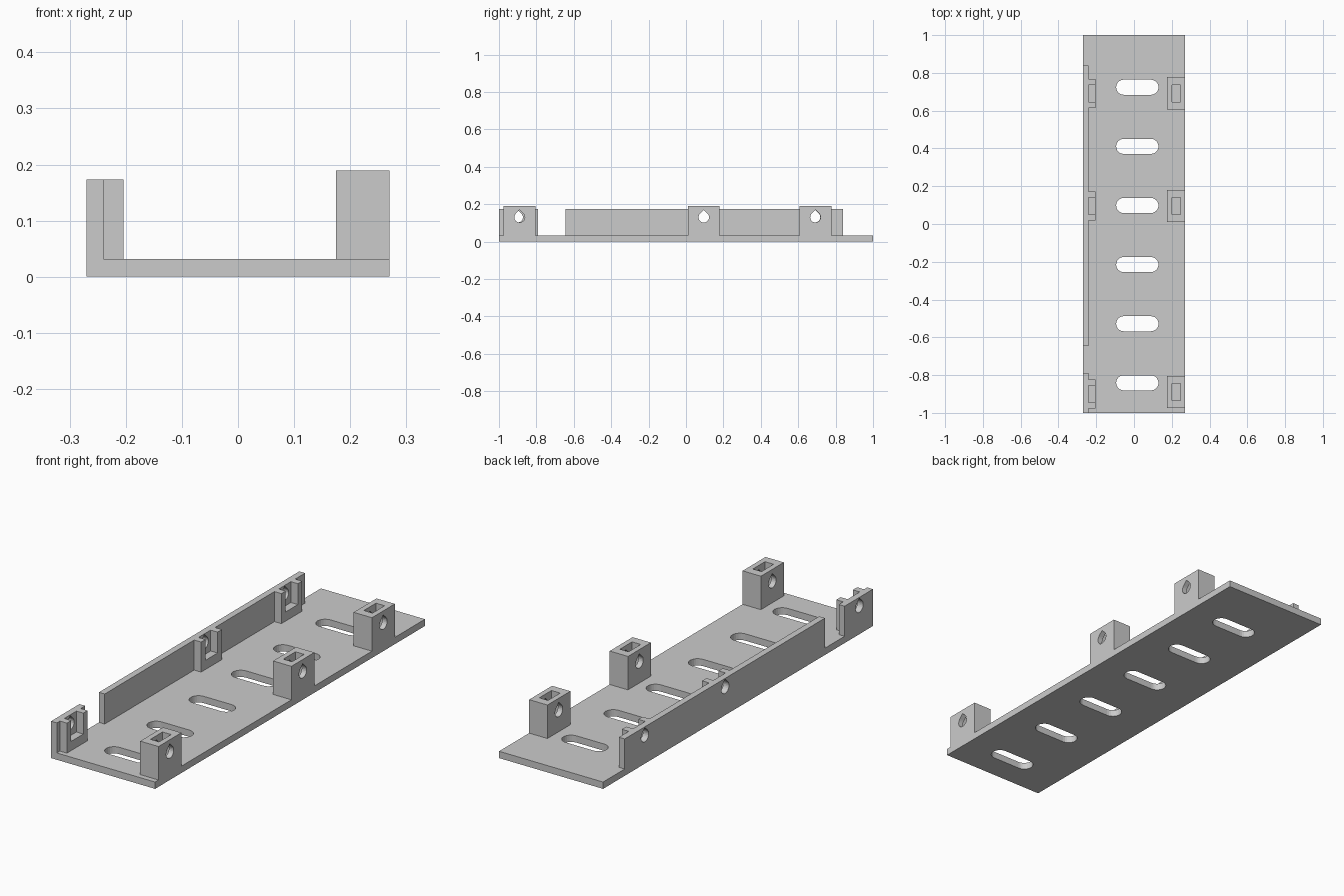
import bpy
from math import sin, cos, radians, sqrt
from mathutils import Vector

cube = bpy.data.objects.get("Cube")
if cube:
    bpy.data.objects.remove(cube, do_unlink=True)

grey = bpy.data.materials.new("plain_grey")
grey.use_nodes = True
grey.diffuse_color = (0.6, 0.6, 0.6, 1)
grey.node_tree.nodes["Principled BSDF"].inputs["Base Color"].default_value = (0.6, 0.6, 0.6, 1)

HALF_W, FLOOR, WALL_TOP, BLOCK_TOP = 0.27, 0.032, 0.173, 0.189
WALL_IN = -0.24
SILL, HOLE_Z, HOLE_R = 0.075, 0.13, 0.028


def prism(name, loop, direction):
    """Extrude a closed outline of 3D points along a direction."""
    n = len(loop)
    verts = [Vector(p) for p in loop]
    verts += [p + Vector(direction) for p in verts]
    faces = [tuple(range(n))[::-1], tuple(range(n, 2 * n))]
    faces += [(i, (i + 1) % n, (i + 1) % n + n, i + n) for i in range(n)]
    mesh = bpy.data.meshes.new(name)
    mesh.from_pydata(verts, [], faces)
    mesh.materials.append(grey)
    obj = bpy.data.objects.new(name, mesh)
    bpy.context.collection.objects.link(obj)
    return obj


def box(name, x0, x1, y0, y1, z0, z1):
    return prism(name, [(x0, y0, z0), (x1, y0, z0), (x1, y1, z0), (x0, y1, z0)], (0, 0, z1 - z0))


def cut(obj, cutter):
    """Subtract a cutter and discard it."""
    mod = obj.modifiers.new("cut", "BOOLEAN")
    mod.operation, mod.solver, mod.object = "DIFFERENCE", "EXACT", cutter
    bpy.context.view_layer.objects.active = obj
    bpy.ops.object.modifier_apply(modifier=mod.name)
    bpy.data.objects.remove(cutter, do_unlink=True)


def slot(y, x=0.0175, reach=0.072, r=0.04):
    """Round-ended slot cutter through the floor."""
    loop = []
    for side, start in ((1, -90), (-1, 90)):
        for k in range(13):
            a = radians(start + 15 * k)
            loop.append((x + side * reach + r * cos(a), y + r * sin(a), -0.1))
    return prism("slot_cutter", loop, (0, 0, 0.3))


def teardrop(y, x0, x1):
    """Sideways screw hole cutter with a pointed top."""
    loop = [(x0, y, HOLE_Z + HOLE_R * sqrt(2))]
    for k in range(19):
        a = radians(135 + 15 * k)
        loop.append((x0, y + HOLE_R * cos(a), HOLE_Z + HOLE_R * sin(a)))
    return prism("hole_cutter", loop, (x1 - x0, 0, 0))


# Floor plate with six slots
base = box("base_plate", -HALF_W, HALF_W, -1, 1, 0, FLOOR)
for i in range(6):
    cut(base, slot(0.724 - 0.313 * i))

# Side wall in two lengths
long_wall = box("long_side_wall", -HALF_W, WALL_IN, -0.645, 0.84, FLOOR, WALL_TOP)
short_wall = box("short_side_wall", -HALF_W, WALL_IN, -1, -0.79, FLOOR, WALL_TOP)

# Open nut holders against the wall
for label, y, wall in (("front", -0.9, short_wall), ("middle", 0.095, long_wall), ("back", 0.69, long_wall)):
    clip = box(label + "_wall_nut_holder", WALL_IN, -0.204, y - 0.077, y + 0.077, FLOOR, WALL_TOP)
    cut(clip, box("pocket_cutter", -0.3, -0.1, y - 0.045, y + 0.045, SILL, 0.3))
    cut(wall, teardrop(y, -0.3, -0.22))

# Free-standing blocks with nut pockets
for label, y in (("front", -0.89), ("middle", 0.095), ("back", 0.692)):
    block = box(label + "_block", 0.175, HALF_W, y - 0.085, y + 0.085, FLOOR, BLOCK_TOP)
    cut(block, box("pocket_cutter", 0.2, 0.245, y - 0.045, y + 0.045, SILL, 0.3))
    cut(block, teardrop(y, 0.1, 0.35))
